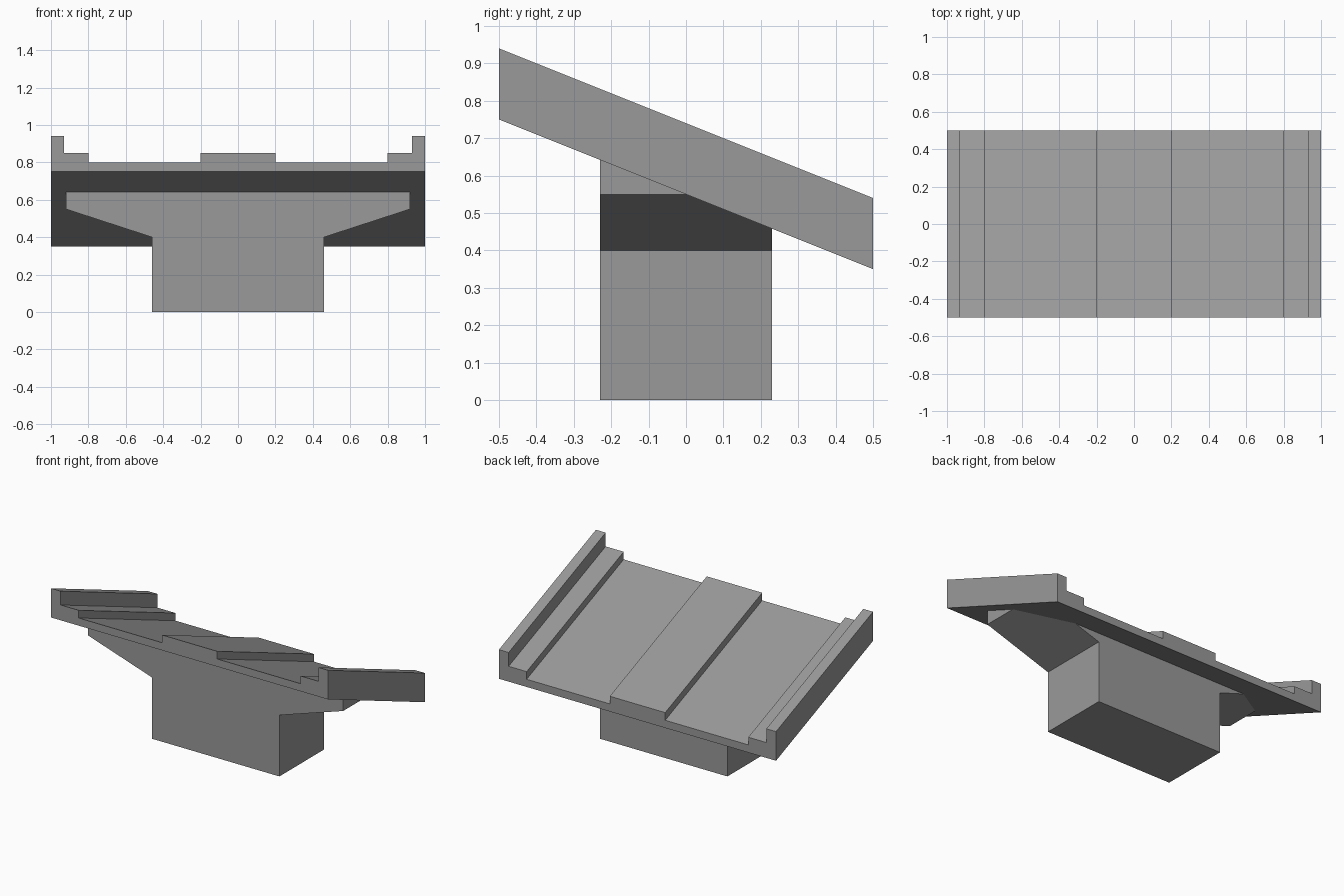
import bpy
import bmesh
from mathutils import Vector

SLOPE = 0.4  # fall of the deck from front to back

cube = bpy.data.objects.get("Cube")
if cube:
    bpy.data.objects.remove(cube, do_unlink=True)

concrete = bpy.data.materials.new("concrete_grey")
concrete.use_nodes = True
colour = (0.32, 0.32, 0.32, 1)
concrete.diffuse_color = colour
concrete.node_tree.nodes["Principled BSDF"].inputs["Base Color"].default_value = colour


def mirrored(half):
    """Complete a right-half outline with its mirror image."""
    return half + [(-x, z) for x, z in reversed(half)]


def extrude_profile(outline, half_depth, slope=0.0):
    """Extrude an x-z outline along y, shearing it by the slope."""
    bm = bmesh.new()
    y = -half_depth
    face = bm.faces.new([bm.verts.new((x, y, z - slope * y)) for x, z in outline])
    result = bmesh.ops.extrude_face_region(bm, geom=[face])
    moved = [v for v in result["geom"] if isinstance(v, bmesh.types.BMVert)]
    bmesh.ops.translate(bm, verts=moved, vec=(0, 2 * half_depth, -slope * 2 * half_depth))
    return bm


def finish(name, bm):
    bmesh.ops.recalc_face_normals(bm, faces=bm.faces)
    mesh = bpy.data.meshes.new(name)
    bm.to_mesh(mesh)
    bm.free()
    mesh.materials.append(concrete)
    bpy.context.collection.objects.link(bpy.data.objects.new(name, mesh))


# Sloping deck with median, kerbs and parapets
deck = mirrored([(1, 0.55), (1, 0.74), (0.93, 0.74), (0.93, 0.65),
                 (0.8, 0.65), (0.8, 0.6), (0.2, 0.6), (0.2, 0.65)])
finish("bridge_deck", extrude_profile(deck, 0.5, SLOPE))

# Pier with flared head, trimmed to the underside of the deck
pier = extrude_profile(mirrored([(0.46, 0), (0.46, 0.4), (0.92, 0.55), (0.92, 0.8)]), 0.23)
bmesh.ops.bisect_plane(pier, geom=pier.verts[:] + pier.edges[:] + pier.faces[:],
                       plane_co=(0, 0, 0.55), plane_no=Vector((0, SLOPE, 1)).normalized(),
                       clear_outer=True)
bmesh.ops.holes_fill(pier, edges=[e for e in pier.edges if e.is_boundary])
finish("support_pier", pier)
